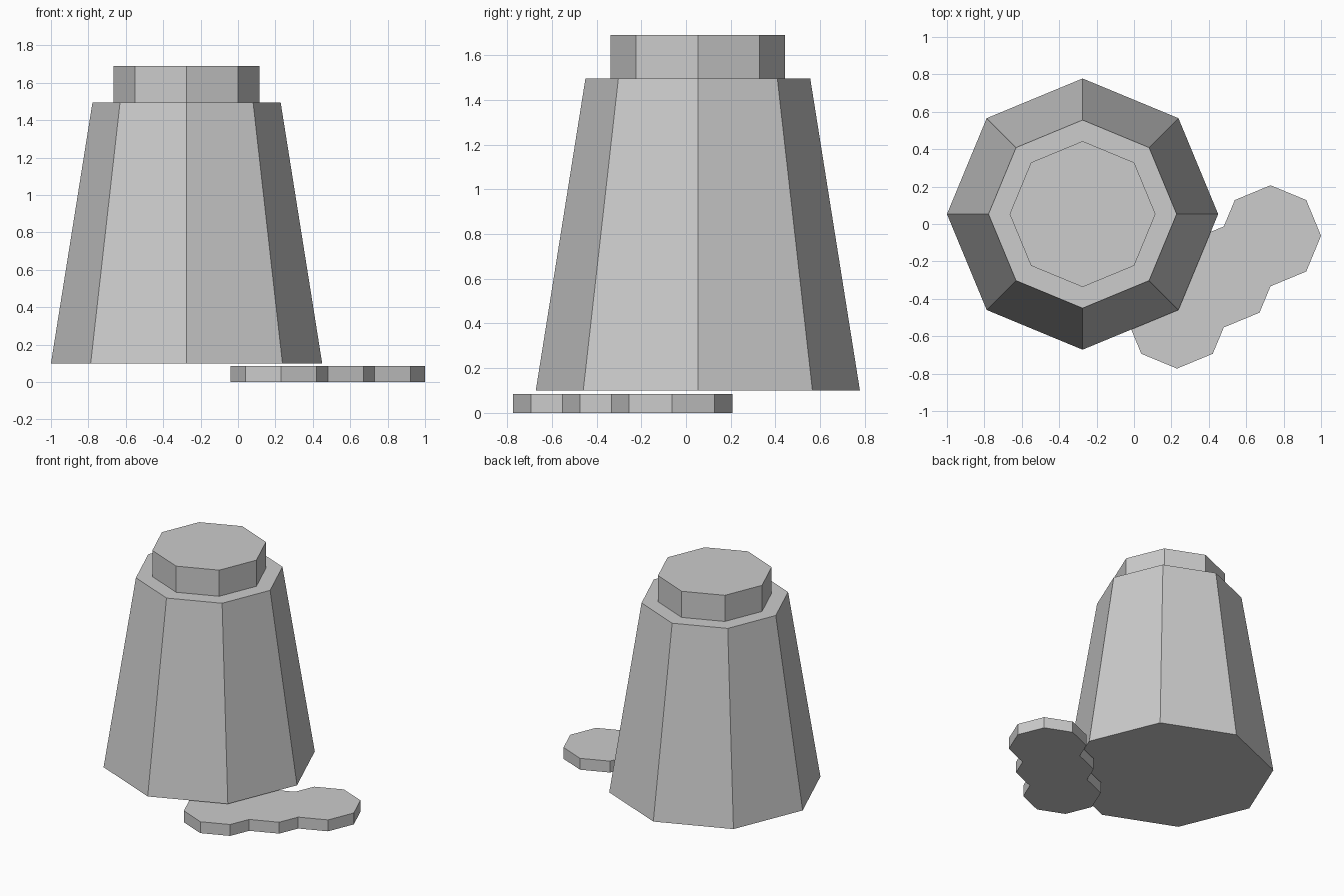
import bpy, bmesh, math

if "Cube" in bpy.data.objects:
    bpy.data.objects.remove(bpy.data.objects["Cube"])

grey = bpy.data.materials.new("light_grey")
grey.diffuse_color = (0.604, 0.604, 0.604, 1)
grey.use_nodes = True
grey.node_tree.nodes["Principled BSDF"].inputs["Base Color"].default_value = grey.diffuse_color


def loft(name, location, sections):
    """Closed flat-shaded solid through matching outlines: (z, [(x, y), ...])."""
    bm = bmesh.new()
    rings = [[bm.verts.new((x, y, z)) for x, y in pts] for z, pts in sections]
    bm.faces.new(rings[0][::-1])
    for low, high in zip(rings, rings[1:]):
        n = len(low)
        for i in range(n):
            j = (i + 1) % n
            bm.faces.new((low[i], low[j], high[j], high[i]))
    bm.faces.new(rings[-1])
    mesh = bpy.data.meshes.new(name)
    bm.to_mesh(mesh)
    bm.free()
    mesh.materials.append(grey)
    obj = bpy.data.objects.new(name, mesh)
    obj.location = location
    bpy.context.collection.objects.link(obj)
    return obj


def octagon(r):
    return [(r * math.cos(k * math.pi / 4), r * math.sin(k * math.pi / 4))
            for k in range(8)]


# Tapered eight-sided body and its cap
loft("body", (-0.275, 0.053, 0), [(0.10, octagon(0.725)), (1.495, octagon(0.503))])
loft("cap", (-0.275, 0.053, 0), [(1.495, octagon(0.39)), (1.69, octagon(0.39))])

# Flat foot: three merged octagons, half outline repeated by a half turn
half = [(0.25, -0.05), (0.441, 0.029), (0.52, 0.22), (0.441, 0.411),
        (0.25, 0.49), (0.059, 0.411), (0, 0.27), (-0.191, 0.191)]
outline = half + [(-x, -y) for x, y in half]
loft("foot_plate", (0.48, -0.283, 0), [(0, outline), (0.085, outline)])
